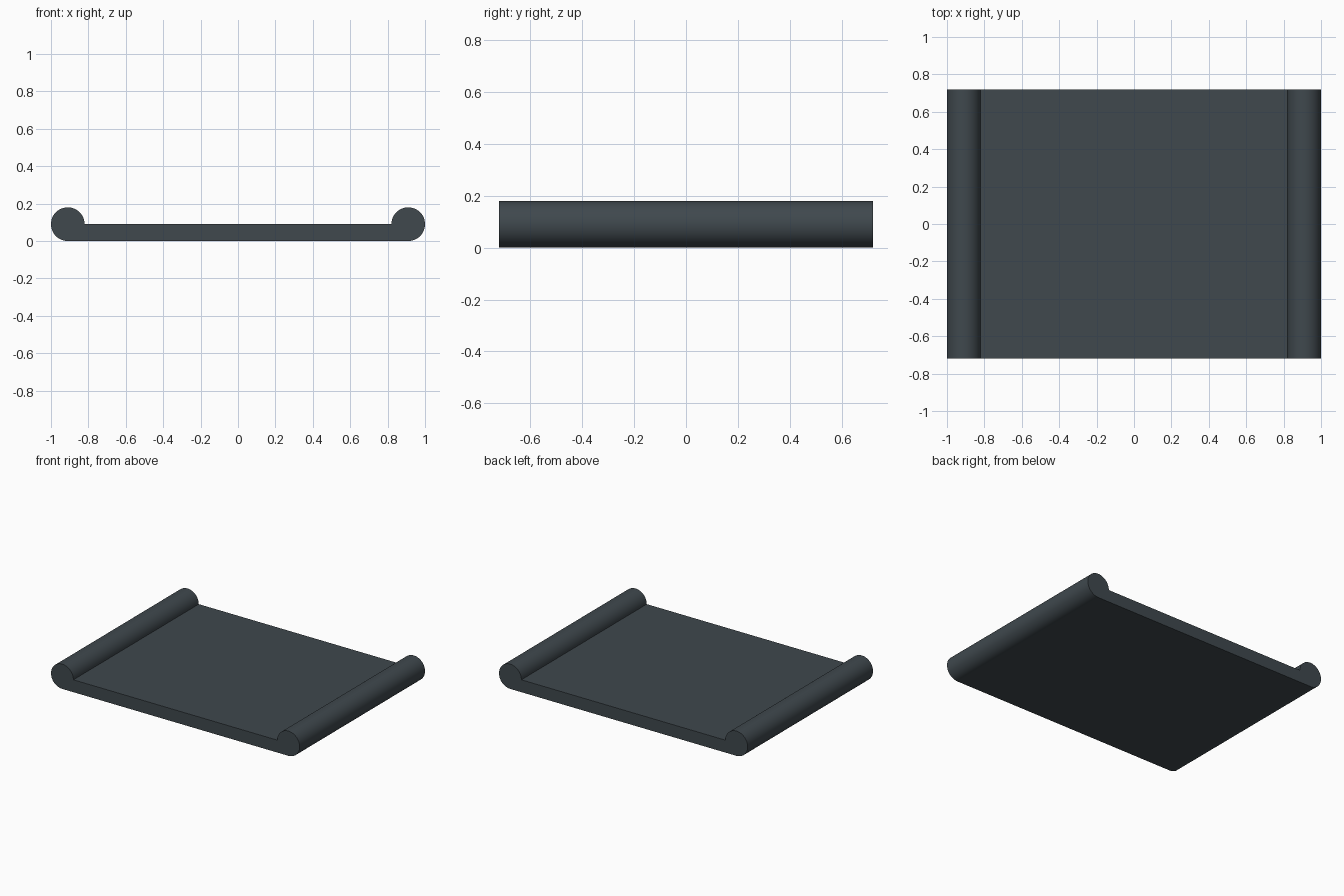
import bpy, bmesh, math

if "Cube" in bpy.data.objects:
    bpy.data.objects.remove(bpy.data.objects["Cube"])

RADIUS, CENTRE_X, HALF_DEPTH, STEPS = 0.09, 0.91, 0.72, 36

def arc(cx, start, end):
    pts = []
    for i in range(STEPS + 1):
        a = math.radians(start + (end - start) * i / STEPS)
        pts.append((cx + RADIUS * math.cos(a), RADIUS + RADIUS * math.sin(a)))
    return pts

# Cross-section: flat plate with a round bead along each side
profile = arc(CENTRE_X, -90, 180) + arc(-CENTRE_X, 0, 270)

# Extrude the section from front to back
bm = bmesh.new()
face = bm.faces.new([bm.verts.new((x, -HALF_DEPTH, z)) for x, z in profile])
ext = bmesh.ops.extrude_face_region(bm, geom=[face], use_keep_orig=True)
moved = [g for g in ext["geom"] if isinstance(g, bmesh.types.BMVert)]
bmesh.ops.translate(bm, verts=moved, vec=(0, 2 * HALF_DEPTH, 0))
bmesh.ops.recalc_face_normals(bm, faces=bm.faces)

mesh = bpy.data.meshes.new("tray")
bm.to_mesh(mesh)
bm.free()
tray = bpy.data.objects.new("tray", mesh)
bpy.context.collection.objects.link(tray)

# Dark slate colour
slate = bpy.data.materials.new("dark_slate")
slate.diffuse_color = (0.05, 0.065, 0.075, 1)
slate.use_nodes = True
slate.node_tree.nodes["Principled BSDF"].inputs["Base Color"].default_value = slate.diffuse_color
mesh.materials.append(slate)

# Smooth beads, crisp ends and inner corners
bpy.context.view_layer.objects.active = tray
tray.select_set(True)
bpy.ops.object.shade_smooth_by_angle(angle=math.radians(30))
